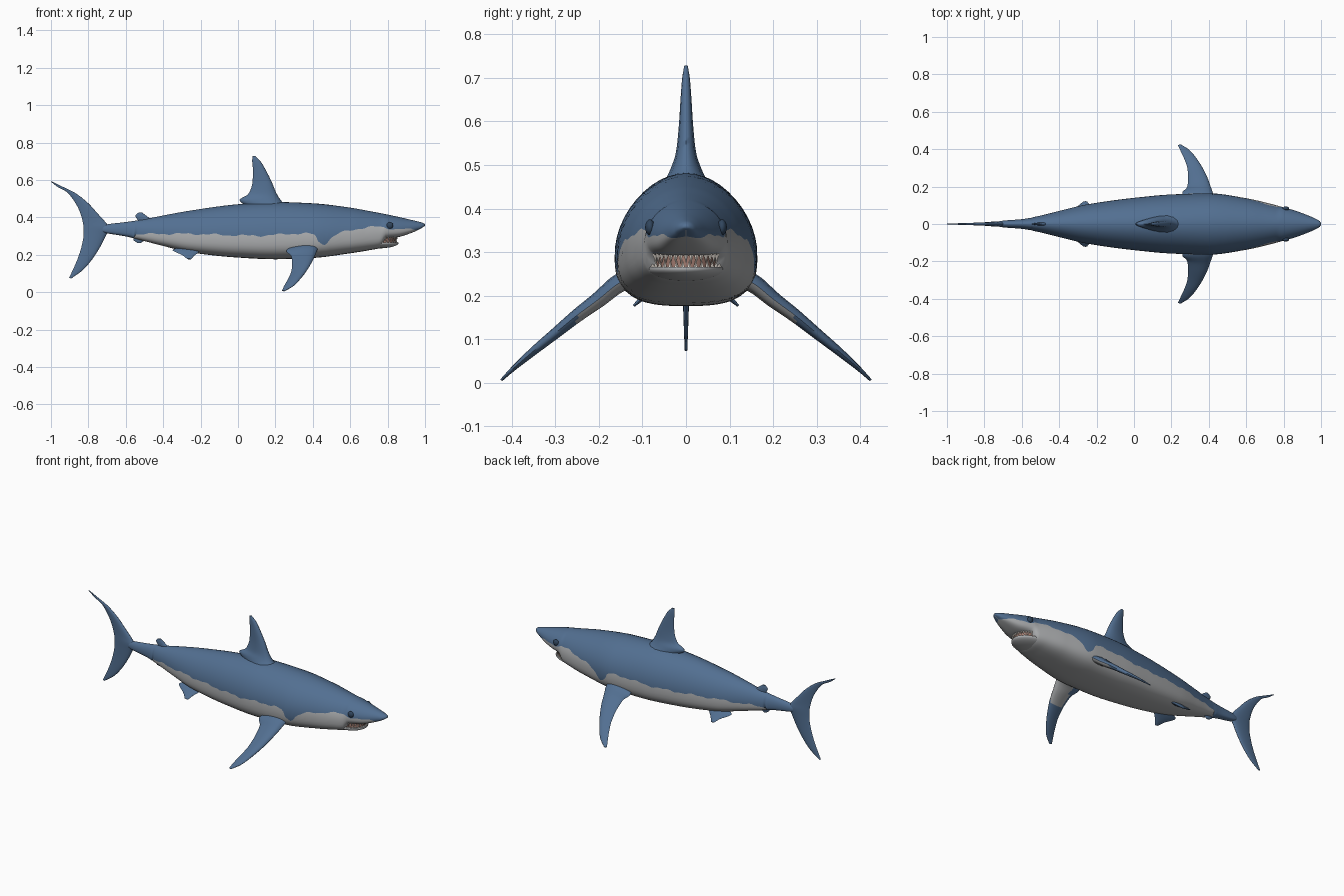
import bpy, bmesh, math
from mathutils import Vector

if "Cube" in bpy.data.objects:
    bpy.data.objects.remove(bpy.data.objects["Cube"])


def material(name, rgb):
    m = bpy.data.materials.new(name)
    m.diffuse_color = (*rgb, 1)
    m.use_nodes = True
    m.node_tree.nodes["Principled BSDF"].inputs["Base Color"].default_value = m.diffuse_color
    return m


BLUE = material("slate_blue", (0.085, 0.16, 0.285))
GREY = material("belly_grey", (0.41, 0.42, 0.43))
EYE = material("dark_eye", (0.03, 0.06, 0.11))
GUM = material("gum", (0.36, 0.20, 0.16))
TOOTH = material("tooth_ivory", (0.78, 0.72, 0.65))


def curve(keys, x):
    """Monotone cubic through rows whose first column is the position."""
    i = 0
    while i < len(keys) - 2 and x > keys[i + 1][0]:
        i += 1
    h = keys[i + 1][0] - keys[i][0]
    t = min(max((x - keys[i][0]) / h, 0), 1)

    def secant(j, c):
        return (keys[j + 1][c] - keys[j][c]) / (keys[j + 1][0] - keys[j][0])

    def slope(j, c):
        if j == 0:
            return secant(0, c)
        if j == len(keys) - 1:
            return secant(j - 1, c)
        a, b = secant(j - 1, c), secant(j, c)
        return 2 * a * b / (a + b) if a * b > 0 else 0

    out = []
    for c in range(1, len(keys[0])):
        out.append((2*t**3 - 3*t*t + 1) * keys[i][c] + (3*t*t - 2*t**3) * keys[i + 1][c]
                   + h * ((t**3 - 2*t*t + t) * slope(i, c) + (t**3 - t*t) * slope(i + 1, c)))
    return out


def finish(name, bm, mats, angle=50):
    bmesh.ops.recalc_face_normals(bm, faces=bm.faces)
    me = bpy.data.meshes.new(name)
    bm.to_mesh(me)
    bm.free()
    for m in mats:
        me.materials.append(m)
    ob = bpy.data.objects.new(name, me)
    bpy.context.collection.objects.link(ob)
    bpy.ops.object.select_all(action='DESELECT')
    ob.select_set(True)
    bpy.context.view_layer.objects.active = ob
    bpy.ops.object.shade_smooth_by_angle(angle=math.radians(angle))
    return ob


def loft(rings, rule=None):
    """Skin closed rings and cap both ends; rule(segment) gives the material."""
    bm = bmesh.new()
    vs = [[bm.verts.new(p) for p in r] for r in rings]
    n = len(vs[0])
    for a, b in zip(vs, vs[1:]):
        for j in range(n):
            k = (j + 1) % n
            f = bm.faces.new((a[j], a[k], b[k], b[j]))
            f.material_index = rule(j) if rule else 0
    bm.faces.new(vs[0])
    bm.faces.new(vs[-1])
    return bm


# Body: x, top, bottom, half width
BODY = [(-0.74, .355, .325, .010), (-0.70, .363, .315, .018), (-0.6, .375, .298, .026),
        (-0.5, .390, .273, .045), (-0.4, .410, .247, .070), (-0.25, .437, .212, .105),
        (0, .470, .185, .140), (0.2, .482, .176, .158), (0.4, .475, .183, .164),
        (0.6, .452, .208, .138), (0.7, .434, .224, .116), (0.765, .422, .238, .099),
        (0.79, .417, .283, .092), (0.86, .402, .295, .072), (0.92, .388, .314, .050),
        (0.97, .376, .336, .029), (0.992, .369, .349, .016), (1.0, .362, .356, .005)]
# Height of the line between back colour and belly colour
LINE = [(-0.75, .20), (-0.58, .22), (-0.55, .31), (-0.3, .312), (0.1, .302), (0.34, .314),
        (0.41, .308), (0.43, .268), (0.46, .258), (0.50, .290), (0.55, .318),
        (0.65, .340), (0.75, .350), (0.85, .336), (1.0, .338)]
UP, LOW, K = 1.9, 3.0, 11


def section(x):
    top, bot, w = curve(BODY, x)
    return top, bot, w, bot + 0.38 * (top - bot)


def surface_y(x, z):
    top, bot, w, zc = section(x)
    r, n = ((z - zc) / (top - zc), UP) if z > zc else ((zc - z) / (zc - bot), LOW)
    return w * max(0, 1 - min(r, 1) ** n) ** (1 / n)


def body_ring(x):
    top, bot, w, zc = section(x)
    zb = curve(LINE, x)[0] + .004 * math.sin(37 * x) + .0025 * math.sin(91 * x)
    if zb > zc:
        split = math.asin(min(.99, (zb - zc) / (top - zc)) ** (UP / 2))
    else:
        split = -math.asin(min(1, (zc - zb) / (zc - bot)) ** (LOW / 2))
    split = max(split, math.radians(-89.5))
    q = math.pi / 2
    angles = [-q + (split + q) * i / K for i in range(K)]
    angles += [split + (q - split) * i / K for i in range(K + 1)]
    right = []
    for a in angles:
        n = UP if a > 0 else LOW
        h = top - zc if a > 0 else bot - zc
        right.append((x, -w * max(0, math.cos(a)) ** (2 / n), zc + h * abs(math.sin(a)) ** (2 / n)))
    return right + [(px, -py, pz) for px, py, pz in right[-2:0:-1]]


xs = [-0.74 + 1.70 * i / 150 for i in range(151)] + [.97, .98, .987, .993, .997, 1.0]
finish("body", loft([body_ring(x) for x in xs],
                    lambda j: 1 if min(j, 4 * K - 1 - j) < K else 0), [BLUE, GREY], 60)


def fin(name, rows, normal, side=1, steps=5, pale=None):
    """Rows run root to tip: leading point, trailing point, half thickness."""
    keys = [(i, *r[0], *r[1], r[2]) for i, r in enumerate(rows)]
    nrm = Vector(normal).normalized()
    rings = []
    for s in range((len(rows) - 1) * steps + 1):
        v = curve(keys, s / steps)
        lead, trail, th = Vector(v[:3]), Vector(v[3:6]), v[6]
        ring = []
        for j in range(16):
            a = 2 * math.pi * j / 16
            u = (1 - math.cos(a)) / 2
            p = lead.lerp(trail, u) + nrm * (th * math.sin(a) * (1.25 - 0.65 * u))
            ring.append((p.x, p.y * side, p.z))
        rings.append(ring)
    bm = loft(rings)
    if pale:
        bmesh.ops.recalc_face_normals(bm, faces=bm.faces)
        for f in bm.faces:
            f.material_index = int(pale(f))
    return finish(name, bm, [BLUE, GREY])


def upright(rows):
    return [((a, 0, b), (c, 0, d), t) for a, b, c, d, t in rows]


# Fins on the centre plane: lead x, z, trail x, z, half thickness
fin("dorsal_fin", upright([
    (.27, .45, .06, .45, .058), (.228, .493, .008, .492, .036), (.205, .53, .055, .525, .024),
    (.18, .59, .078, .59, .017), (.15, .65, .080, .65, .013), (.12, .70, .076, .70, .009),
    (.092, .728, .077, .728, .004)]), (0, 1, 0))
fin("tail_fin", upright([
    (-.892, .073, -.903, .077, .003), (-.83, .118, -.878, .130, .005), (-.78, .175, -.855, .185, .007),
    (-.735, .245, -.835, .25, .009), (-.705, .305, -.825, .31, .012), (-.685, .34, -.826, .35, .014),
    (-.705, .37, -.832, .385, .012), (-.75, .42, -.85, .44, .010), (-.80, .475, -.878, .49, .008),
    (-.87, .53, -.915, .535, .006), (-.94, .565, -.96, .56, .004), (-.995, .592, -1.0, .590, .002)]),
    (0, 1, 0))
fin("second_dorsal_fin", upright([
    (-.46, .385, -.53, .375, .010), (-.485, .405, -.548, .408, .007),
    (-.515, .427, -.535, .424, .003)]), (0, 1, 0))
fin("anal_fin", upright([
    (-.47, .29, -.53, .30, .010), (-.495, .278, -.56, .282, .007),
    (-.522, .262, -.540, .264, .003)]), (0, 1, 0))

# Paired fins and eyes
for side, tag in ((-1, "right"), (1, "left")):
    fin("pectoral_fin_" + tag, [
        ((.43, .12, .245), (.28, .12, .245), .026), ((.425, .155, .228), (.258, .165, .220), .022),
        ((.41, .20, .192), (.285, .20, .190), .019), ((.392, .25, .155), (.290, .25, .152), .016),
        ((.367, .30, .114), (.285, .30, .112), .013), ((.335, .35, .073), (.268, .35, .072), .010),
        ((.297, .395, .034), (.247, .395, .034), .006), ((.25, .425, .006), (.235, .42, .008), .003)],
        (0, .62, .78), side, 5,
        lambda f: f.normal.z < -.1 and abs(f.calc_center_median().y) < .25
        and f.calc_center_median().x > .31)
    fin("pelvic_fin_" + tag, [
        ((-.185, .055, .237), (-.32, .045, .237), .012), ((-.212, .08, .212), (-.35, .065, .225), .009),
        ((-.235, .10, .194), (-.295, .10, .196), .006), ((-.25, .12, .176), (-.272, .12, .178), .003)],
        (0, .6, .8), side)
    bm = bmesh.new()
    bmesh.ops.create_uvsphere(bm, u_segments=24, v_segments=14, radius=1)
    bmesh.ops.scale(bm, vec=(.018, .011, .018), verts=bm.verts)
    bmesh.ops.translate(bm, vec=(.812, side * (surface_y(.812, .357) + .001), .357), verts=bm.verts)
    finish("eye_" + tag, bm, [EYE])


def plan(cx, rx, ry, z, n=40):
    return [(cx + rx * math.cos(2 * math.pi * j / n), ry * math.sin(2 * math.pi * j / n), z)
            for j in range(n)]


# Lower jaw: a rounded bowl under the snout
jaw = [plan(.73, .128 * s, .089 * s, .262 - .029 * math.sqrt(1 - s * s))
       for s in (.05, .3, .5, .65, .78, .88, .95, .985, 1)]
jaw += [plan(.73, .126, .087, .266), plan(.73, .117, .079, .266)]
finish("lower_jaw", loft(jaw), [GREY])

# Gums between the jaws
finish("gums", loft([plan(.73, .113, .076, .258), plan(.73, .113, .076, .302)]), [GUM])

# Teeth in two curved rows
bm = bmesh.new()
for count, base, tip, r in ((17, .299, .274, .0075), (14, .262, .283, .006)):
    for i in range(count):
        a = math.radians(-68 + 136 * i / (count - 1))
        x, y = .73 + .119 * math.cos(a), .082 * math.sin(a)
        ring = [bm.verts.new((x + r * .7 * math.cos(k * math.pi / 3),
                              y + r * math.sin(k * math.pi / 3), base)) for k in range(6)]
        point = bm.verts.new((x, y, tip))
        bm.faces.new(ring)
        for k in range(6):
            bm.faces.new((ring[k], ring[(k + 1) % 6], point))
finish("teeth", bm, [TOOTH], 30)
